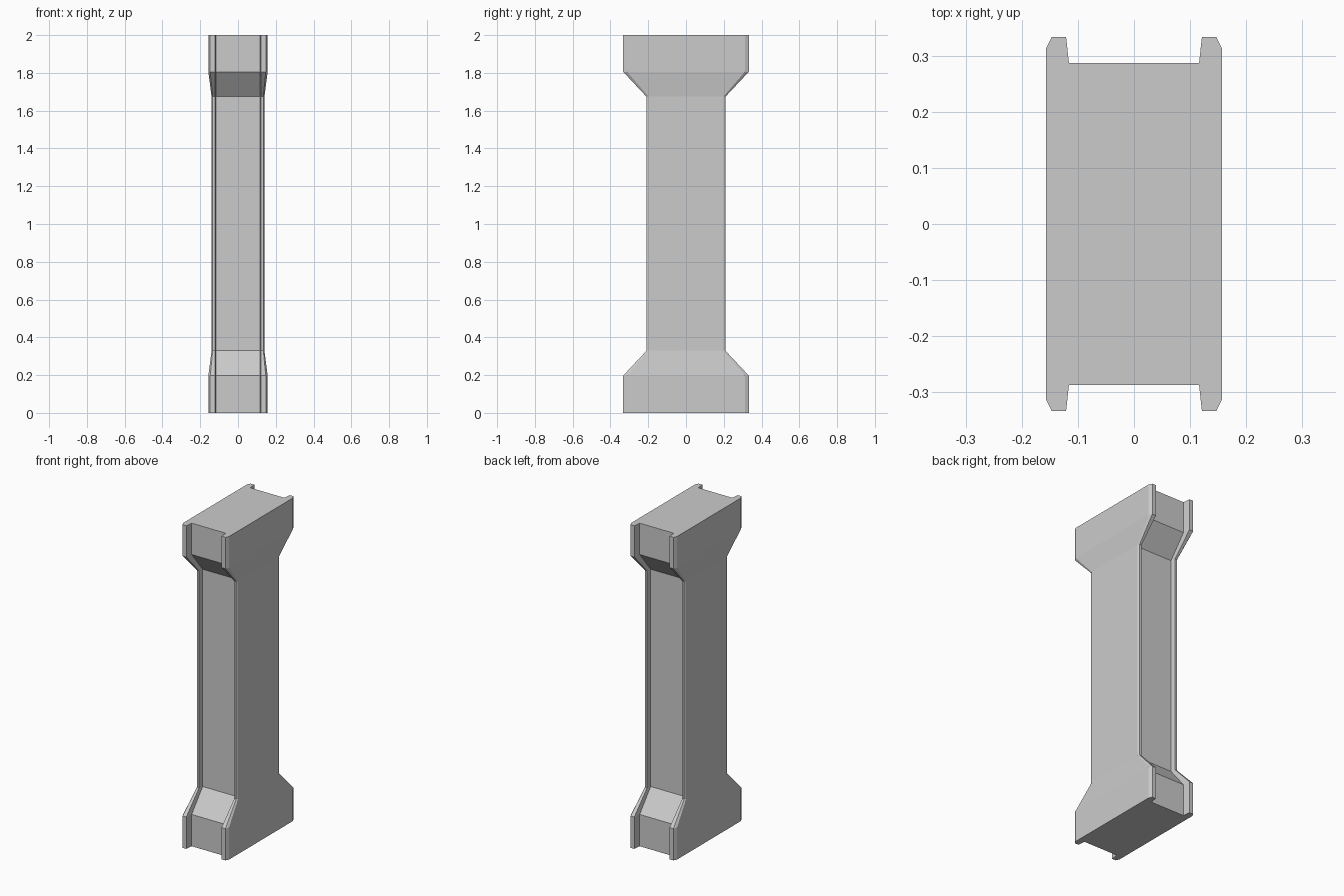
import bpy, bmesh

if "Cube" in bpy.data.objects:
    bpy.data.objects.remove(bpy.data.objects["Cube"])


def section(x_out, x_cham, y_out, y_cham, y_groove):
    """H-shaped outline: two chamfered flanges with a shallow channel at each end."""
    q = [(x_out, y_cham), (x_cham, y_out), (0.121, y_out), (0.116, y_groove)]
    return (q + [(-x, y) for x, y in reversed(q)]
            + [(-x, -y) for x, y in q] + [(x, -y) for x, y in reversed(q)])


# Wide section for foot and head, narrow section for the shaft
wide = section(0.157, 0.147, 0.333, 0.312, 0.287)
narrow = section(0.140, 0.134, 0.209, 0.198, 0.180)
levels = [(0.0, wide), (0.197, wide), (0.329, narrow),
          (1.674, narrow), (1.806, wide), (2.0, wide)]

# Loft the outline through the levels
bm = bmesh.new()
rings = [[bm.verts.new((x, y, z)) for x, y in prof] for z, prof in levels]
n = len(wide)
for a, b in zip(rings, rings[1:]):
    for i in range(n):
        j = (i + 1) % n
        bm.faces.new((a[i], a[j], b[j], b[i]))

# Flat end caps
bm.faces.new(list(reversed(rings[0])))
bm.faces.new(rings[-1])
bmesh.ops.recalc_face_normals(bm, faces=bm.faces)

mesh = bpy.data.meshes.new("pillar")
bm.to_mesh(mesh)
bm.free()
bpy.context.collection.objects.link(bpy.data.objects.new("pillar", mesh))
